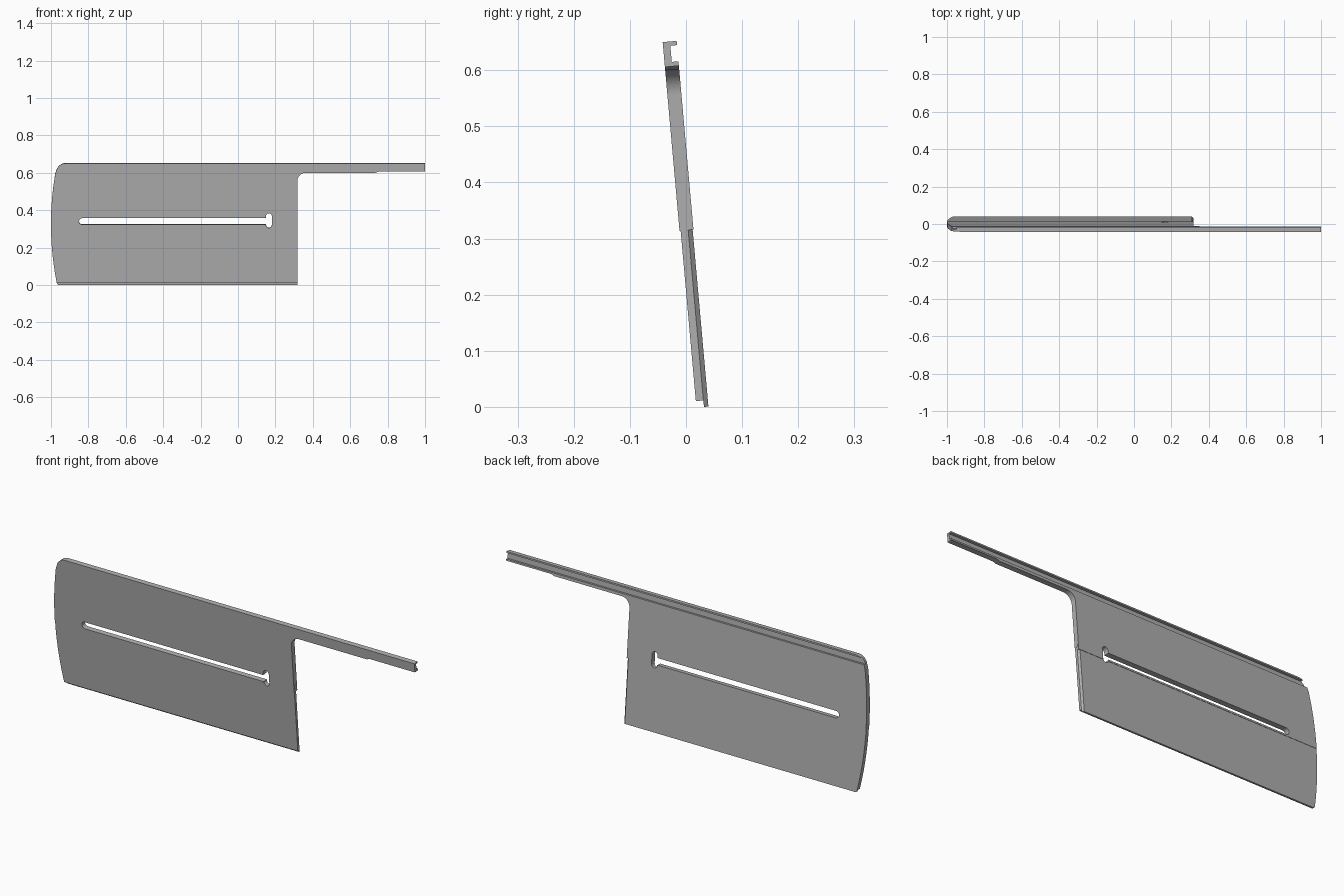
import bpy, bmesh, math
from mathutils import Matrix

cube = bpy.data.objects.get("Cube")
if cube:
    bpy.data.objects.remove(cube, do_unlink=True)

grey = bpy.data.materials.new("mid grey")
grey.use_nodes = True
grey.diffuse_color = (0.43, 0.43, 0.43, 1)
grey.node_tree.nodes["Principled BSDF"].inputs["Base Color"].default_value = (0.43, 0.43, 0.43, 1)

LEAN = math.radians(5.1)
PIVOT_Z = 0.325     # hinge height; parts are drawn relative to it
RIGHT = 0.317       # free right edge of the panels


def arc(cx, cz, r, start, end, steps=8):
    """Points on a circular arc, angles in degrees."""
    angles = [math.radians(start + (end - start) * i / steps) for i in range(steps + 1)]
    return [(cx + r * math.cos(a), cz + r * math.sin(a)) for a in angles]


def bowed_edge(z0, z1, steps=12):
    """Gently bowed left edge of the panels."""
    heights = [z0 + (z1 - z0) * i / steps for i in range(steps + 1)]
    return [(-1 + 0.03 * (z / 0.31) ** 2, z) for z in heights]


def slab(name, outline, y0, y1):
    """Extrude an x-z outline from y0 to y1."""
    bm = bmesh.new()
    face = bm.faces.new([bm.verts.new((x, y0, z)) for x, z in outline])
    out = bmesh.ops.extrude_face_region(bm, geom=[face])
    verts = [v for v in out["geom"] if isinstance(v, bmesh.types.BMVert)]
    bmesh.ops.translate(bm, verts=verts, vec=(0, y1 - y0, 0))
    bmesh.ops.recalc_face_normals(bm, faces=bm.faces)
    mesh = bpy.data.meshes.new(name)
    bm.to_mesh(mesh)
    bm.free()
    obj = bpy.data.objects.new(name, mesh)
    bpy.context.collection.objects.link(obj)
    mesh.materials.append(grey)
    return obj


def box(name, x0, x1, y0, y1, z0, z1):
    return slab(name, [(x0, z0), (x1, z0), (x1, z1), (x0, z1)], y0, y1)


def activate(obj):
    bpy.ops.object.select_all(action='DESELECT')
    obj.select_set(True)
    bpy.context.view_layer.objects.active = obj


def cut(obj, cutter):
    cutter.hide_render = True
    mod = obj.modifiers.new("cut", 'BOOLEAN')
    mod.operation, mod.solver, mod.object = 'DIFFERENCE', 'EXACT', cutter
    activate(obj)
    bpy.ops.object.modifier_apply(modifier=mod.name)
    bpy.data.objects.remove(cutter, do_unlink=True)


def finish(obj):
    activate(obj)
    bpy.ops.object.shade_smooth_by_angle(angle=math.radians(30))
    obj.rotation_euler.x = LEAN
    obj.location.z = PIVOT_Z


def slot_cutter():
    """Long slot that ends in a taller upright opening."""
    outline = arc(-0.833, 0.016, 0.017, 90, 270)
    outline += [(0.150, -0.001)]
    outline += arc(0.1655, -0.004, 0.0155, 180, 360)
    outline += arc(0.1655, 0.044, 0.0155, 0, 180)
    outline += [(0.150, 0.033)]
    return slab("slot_cutter", outline, -0.1, 0.1)


# Upper panel with the long rail arm
step = -0.010
upper = bowed_edge(step, 0.27)
upper += arc(-0.922, 0.277, 0.0505, 170, 90)
upper += [(1, 0.3275), (1, 0.283), (0.75, 0.283), (0.735, 0.277)]
upper += arc(RIGHT + 0.045, 0.232, 0.045, 90, 180)
upper += [(RIGHT, step)]
upper_panel = slab("upper_panel", upper, -0.0125, 0.0125)
cut(upper_panel, slot_cutter())
# Channel along the back of the rail
cut(upper_panel, box("channel_cutter", -1.1, 1.1, 0.0005, 0.05, 0.291, 0.320))

# Lower panel, slightly thinner
lower = bowed_edge(step, -0.315)
lower += arc(-0.958, -0.3166, 0.010, 190, 270, 4)
lower += [(RIGHT, -0.3266), (RIGHT, step)]
lower_panel = slab("lower_panel", lower, -0.0105, 0.011)
cut(lower_panel, slot_cutter())
# Rebate that leaves a thin lip along the bottom of the back
cut(lower_panel, box("rebate_cutter", -1.1, 1.1, -0.05, 0.003, -0.4, -0.315))
# Chamfer on the back right edge
wedge = box("chamfer_cutter", -0.0057, 0.0057, -0.0057, 0.0057, -0.4, 0.1)
wedge.data.transform(Matrix.Translation((RIGHT, 0.011, 0)) @ Matrix.Rotation(math.pi / 4, 4, 'Z'))
cut(lower_panel, wedge)

# Hinge pin, showing at the right edge
bpy.ops.mesh.primitive_cylinder_add(vertices=24, radius=0.009, depth=0.117)
hinge_pin = bpy.context.object
hinge_pin.name = "hinge_pin"
hinge_pin.data.transform(Matrix.Translation((0.26, 0, 0.014)) @ Matrix.Rotation(math.pi / 2, 4, 'Y'))
hinge_pin.data.materials.append(grey)

for part in (upper_panel, lower_panel, hinge_pin):
    finish(part)
